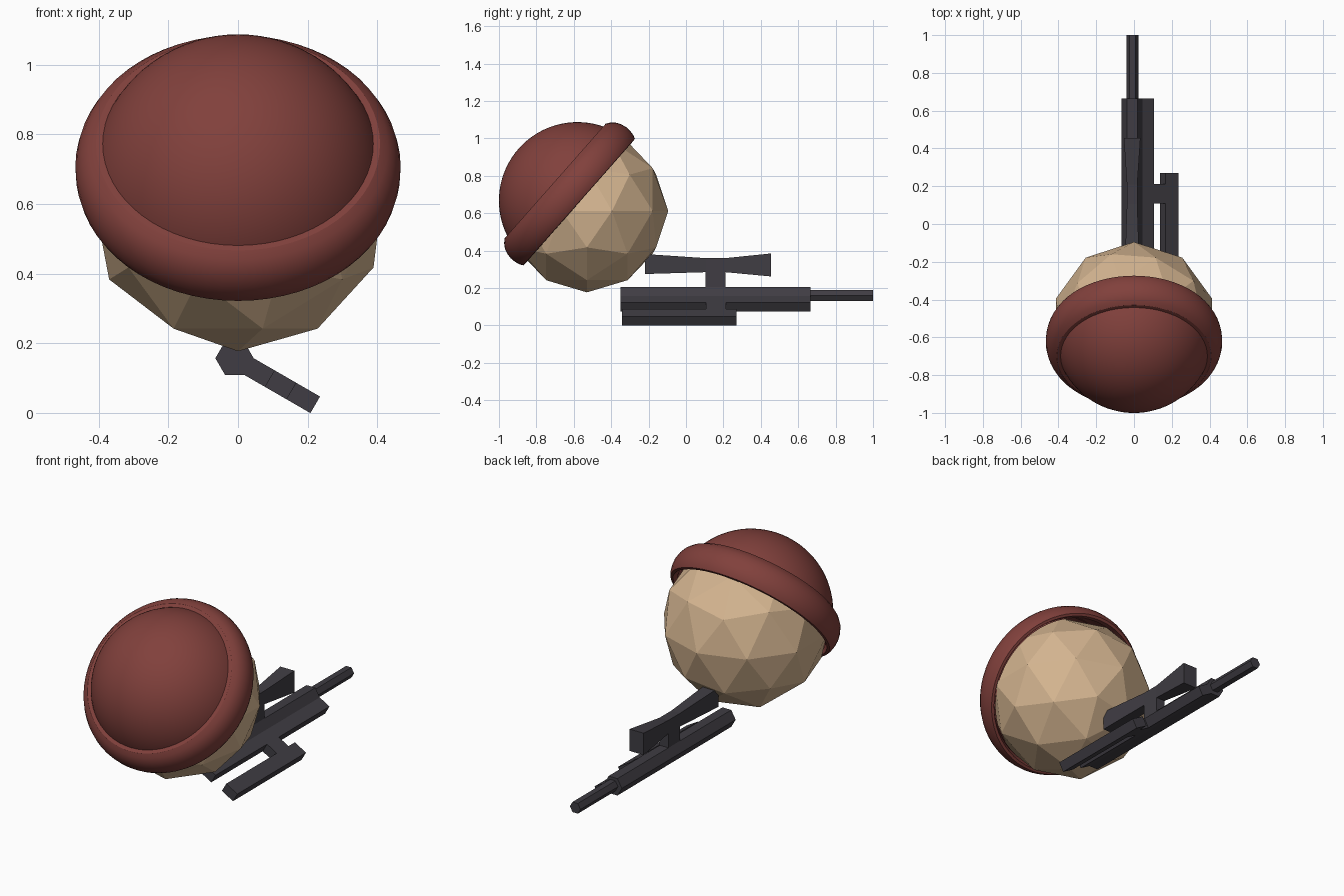
import bpy, bmesh, math
from mathutils import Matrix

if "Cube" in bpy.data.objects:
    bpy.data.objects.remove(bpy.data.objects["Cube"])


def material(name, color):
    m = bpy.data.materials.new(name)
    m.diffuse_color = (*color, 1)
    m.use_nodes = True
    m.node_tree.nodes["Principled BSDF"].inputs["Base Color"].default_value = m.diffuse_color
    return m


SKIN = material("tan", (0.66, 0.46, 0.28))
RED = material("dark_red", (0.22, 0.052, 0.045))
METAL = material("gunmetal", (0.05, 0.046, 0.056))


def finish(bm, name, mat, smooth=False):
    bmesh.ops.recalc_face_normals(bm, faces=bm.faces)
    me = bpy.data.meshes.new(name)
    bm.to_mesh(me)
    bm.free()
    ob = bpy.data.objects.new(name, me)
    bpy.context.collection.objects.link(ob)
    me.materials.append(mat)
    if smooth:
        bpy.ops.object.select_all(action='DESELECT')
        bpy.context.view_layer.objects.active = ob
        ob.select_set(True)
        bpy.ops.object.shade_smooth_by_angle(angle=math.radians(30))
    return ob


def lathe(name, profile, mat, matrix, n=64):
    """Spin (radius, height) points around local z."""
    bm = bmesh.new()
    vs = [bm.verts.new((r, 0, h)) for r, h in profile]
    es = [bm.edges.new(p) for p in zip(vs, vs[1:])]
    bmesh.ops.spin(bm, geom=vs + es, cent=(0, 0, 0), axis=(0, 0, 1),
                   angle=math.tau, steps=n, use_duplicate=False)
    bmesh.ops.remove_doubles(bm, verts=bm.verts, dist=1e-4)
    bm.transform(matrix)
    return finish(bm, name, mat, True)


def loft(name, stations, mat):
    """Skin (y, [(x, z), ...]) sections along y and cap the ends."""
    bm = bmesh.new()
    rings = [[bm.verts.new((x, y, z)) for x, z in sec] for y, sec in stations]
    for a, b in zip(rings, rings[1:]):
        for i in range(len(a)):
            j = (i + 1) % len(a)
            bm.faces.new((a[i], a[j], b[j], b[i]))
    bm.faces.new(rings[0])
    bm.faces.new(rings[-1])
    return finish(bm, name, mat)


def hexagon(cx, cz, r):
    return [(cx + r * math.cos(k * math.pi / 3), cz + r * math.sin(k * math.pi / 3))
            for k in range(6)]


def rect(cx, z0, z1, w):
    return [(cx - w / 2, z0), (cx + w / 2, z0), (cx + w / 2, z1), (cx - w / 2, z1)]


# head: low-poly ball
bm = bmesh.new()
bmesh.ops.create_icosphere(bm, subdivisions=2, radius=0.435)
bm.transform(Matrix.Translation((0, -0.53, 0.612)) @ Matrix.Rotation(math.pi, 4, 'Z'))
finish(bm, "head", SKIN)

# cap dome and rolled brim, tilted backwards
tilt = Matrix.Translation((0, -0.572, 0.66)) @ Matrix.Rotation(math.radians(48.6), 4, 'X')
dome = [(0.42 * math.sin(t), 0.011 + 0.42 * math.cos(t))
        for t in (k * math.pi / 48 for k in range(25))]
lathe("cap_dome", dome, RED, tilt)
brim = [(0.385, 0.17), (0.408, 0.170), (0.430, 0.155), (0.449, 0.132), (0.461, 0.105),
        (0.467, 0.075), (0.466, 0.045), (0.460, 0.018), (0.451, 0.0), (0.436, -0.002),
        (0.428, 0.012), (0.419, 0.03)]
lathe("cap_brim", brim, RED, tilt)

# gun body and barrel: hexagonal prisms
CX, CZ, R = -0.01, 0.157, 0.055
loft("gun_body", [(y, hexagon(CX, CZ, R)) for y in (-0.35, 0.665)], METAL)
loft("gun_barrel", [(y, hexagon(-0.008, 0.16, 0.033)) for y in (0.64, 1.0)], METAL)


# side pieces continuing the lower right face of the hexagon
def side_piece(name, d0, d1, y0, y1):
    p, q = hexagon(CX, CZ, R)[0], hexagon(CX, CZ, R)[5]
    ux, uz = math.cos(math.pi / 6), -0.5
    sec = [(v[0] + ux * d, v[1] + uz * d) for v, d in ((p, d0), (p, d1), (q, d1), (q, d0))]
    loft(name, [(y0, sec), (y1, sec)], METAL)


side_piece("side_rail", 0.0, 0.07, -0.35, 0.665)
side_piece("magazine_link", 0.07, 0.14, 0.108, 0.213)
side_piece("magazine", 0.14, 0.22, -0.342, 0.27)

# sight with flared ends on a short stem
loft("sight_stem", [(y, rect(CX, 0.2, 0.29, 0.055)) for y in (0.105, 0.21)], METAL)
loft("sight", [(-0.22, rect(CX, 0.275, 0.382, 0.077)),
               (0.105, rect(CX, 0.285, 0.36, 0.055)),
               (0.21, rect(CX, 0.285, 0.36, 0.055)),
               (0.455, rect(CX, 0.262, 0.385, 0.088))], METAL)
